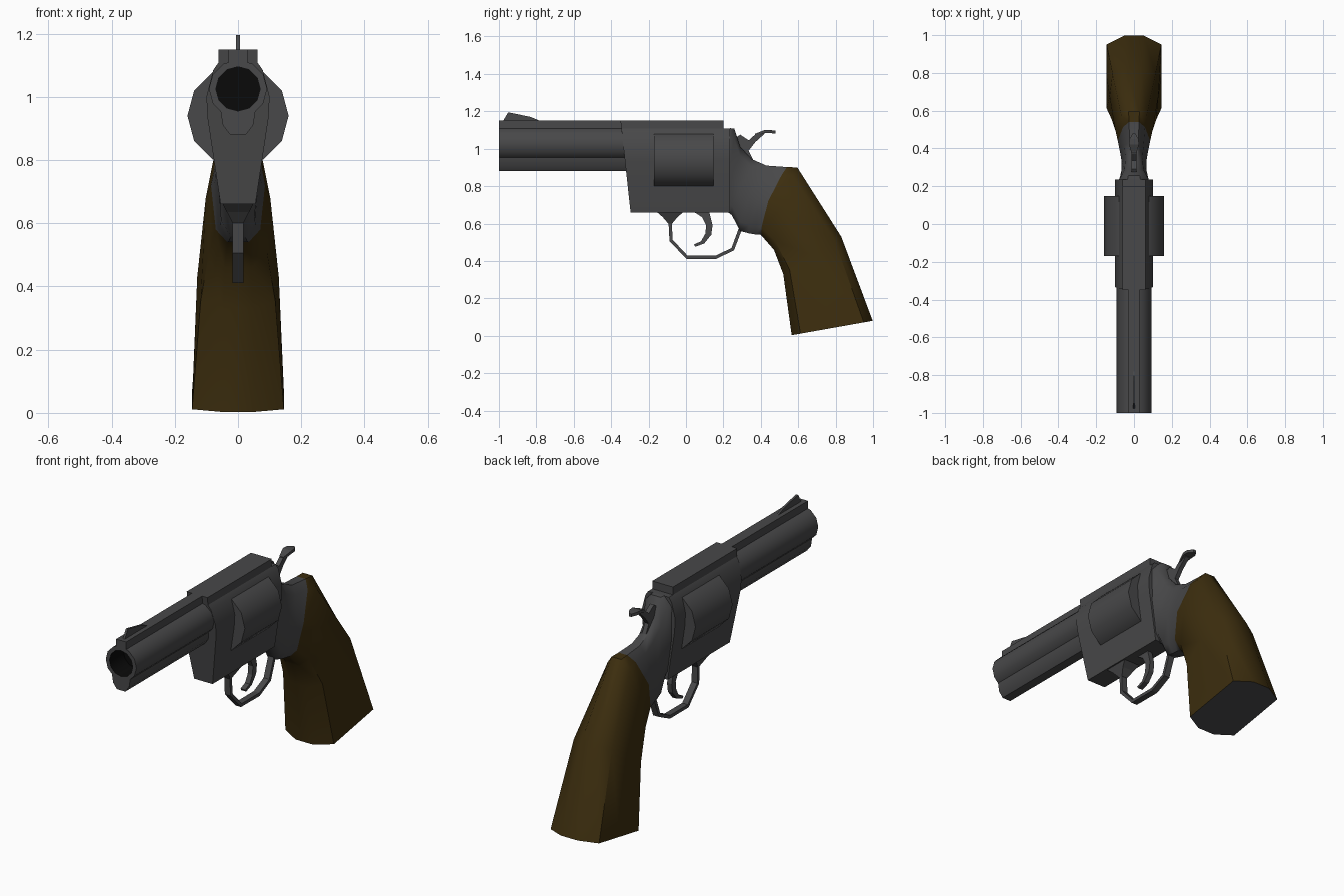
import bpy, bmesh, math
from mathutils import Vector

if "Cube" in bpy.data.objects:
    bpy.data.objects.remove(bpy.data.objects["Cube"])


def material(name, rgb):
    m = bpy.data.materials.new(name)
    m.diffuse_color = (*rgb, 1)
    m.use_nodes = True
    m.node_tree.nodes["Principled BSDF"].inputs["Base Color"].default_value = m.diffuse_color
    return m


STEEL = material("dark_steel", (0.065, 0.065, 0.067))
WOOD = material("brown_wood", (0.046, 0.027, 0.0045))
BLACK = material("bore_black", (0.003, 0.003, 0.003))


def finish(name, bm, mats, angle=35):
    bmesh.ops.recalc_face_normals(bm, faces=bm.faces[:])
    me = bpy.data.meshes.new(name)
    bm.to_mesh(me)
    bm.free()
    for m in mats:
        me.materials.append(m)
    ob = bpy.data.objects.new(name, me)
    bpy.context.collection.objects.link(ob)
    bpy.ops.object.select_all(action='DESELECT')
    ob.select_set(True)
    bpy.context.view_layer.objects.active = ob
    if angle:
        bpy.ops.object.shade_smooth_by_angle(angle=math.radians(angle))
    return ob


def loft(name, rings, mats=(STEEL,), angle=35, band_mat=None, cap_start=True, cap_end=True):
    """Skin a list of equal-length point rings; band_mat picks the colour per band."""
    bm = bmesh.new()
    vs = [[bm.verts.new(p) for p in r] for r in rings]
    n = len(rings[0])
    for k in range(len(vs) - 1):
        for i in range(n):
            j = (i + 1) % n
            f = bm.faces.new((vs[k][i], vs[k][j], vs[k + 1][j], vs[k + 1][i]))
            f.material_index = band_mat(k) if band_mat else 0
    if cap_start:
        bm.faces.new(vs[0])
    if cap_end:
        f = bm.faces.new(vs[-1])
        if len(mats) > 1 and name == "barrel":
            f.material_index = 1
    return finish(name, bm, mats, angle)


def plate(name, profile, half):
    """Side profile (y, z) extruded across x."""
    return loft(name, [[(x, y, z) for y, z in profile] for x in (-half, half)], angle=0)


def mirrored(half_section):
    return half_section + [(-x, z) for x, z in reversed(half_section) if x]


def bar(name, section, y0, y1, slope=0.0, top=1.15):
    """Cross-section (x, z) extruded along y, with an optionally raked front."""
    return loft(name, [[(x, y0 + (top - z) * slope, z) for x, z in section],
                       [(x, y1, z) for x, z in section]])


def circle(r, y, z, n):
    return [(r * math.cos(2 * math.pi * i / n), y, z + r * math.sin(2 * math.pi * i / n))
            for i in range(n)]


# barrel with a recessed black bore
loft("barrel", [circle(r, y, 1.025, 12) for r, y in
                ((0.092, -0.32), (0.092, -1.0), (0.07, -1.0), (0.07, -0.88))],
     (STEEL, BLACK), band_mat=lambda k: 1 if k == 2 else 0)
bar("barrel_rib", mirrored([(0.03, 1.15), (0.03, 1.10)]), -1.0, -0.3)
bar("barrel_underlug", mirrored([(0.055, 0.955), (0.048, 0.91), (0.025, 0.88)]), -1.0, -0.3)
plate("front_sight", [(-0.98, 1.145), (-0.95, 1.195), (-0.83, 1.17), (-0.77, 1.145)], 0.006)

# frame around the cylinder
bar("frame", mirrored([(0.062, 1.108), (0.078, 1.085), (0.1, 1.0), (0.096, 0.93), (0.055, 0.66)]),
    -0.35, 0.235, 0.11)
bar("top_strap", mirrored([(0.062, 1.15), (0.062, 1.09)]), -0.35, 0.2, 0.1)
loft("cylinder", [circle(0.16, y, 0.94, 12) for y in (-0.17, 0.147)])

# rear frame and wooden grip, one skin
# (front point, back point, front half width, back half width, corner fullness, forward bow)
STATIONS = [
    ((0.225, 0.66), (0.235, 1.11), 0.060, 0.098, 0.85, 0),
    ((0.245, 0.645), (0.258, 1.108), 0.062, 0.085, 0.80, 0),
    ((0.290, 0.560), (0.290, 1.01), 0.068, 0.062, 0.80, 0),
    ((0.335, 0.548), (0.350, 0.945), 0.076, 0.058, 0.75, 0),
    ((0.370, 0.542), (0.430, 0.910), 0.085, 0.066, 0.75, 0.01),
    ((0.400, 0.540), (0.540, 0.902), 0.096, 0.075, 0.75, 0.03),
    ((0.470, 0.460), (0.595, 0.900), 0.122, 0.082, 0.78, 0.02),
    ((0.520, 0.330), (0.830, 0.530), 0.132, 0.126, 0.90, 0),
    ((0.565, 0.003), (0.998, 0.080), 0.145, 0.145, 1.00, 0),
]


def grip_ring(a, b, wa, wb, full, bow):
    a, b = Vector(a), Vector(b)
    right = []
    for t, s in ((0, 0.35), (0.11, full), (0.5, 1.0), (0.89, full), (1, 0.35)):
        p = a.lerp(b, t)
        y = p.x - bow * 4 * t * (1 - t)
        right.append(((wa + (wb - wa) * t) * s, y, p.y))
    return right + [(-x, y, z) for x, y, z in reversed(right)]


loft("rear_frame_and_grip", [grip_ring(*s) for s in STATIONS], (STEEL, WOOD), 50,
     lambda k: 1 if k >= 5 else 0)

# hammer and its thumb spur
plate("hammer", [(0.25, 1.09), (0.275, 1.065), (0.29, 1.075), (0.335, 1.045), (0.38, 1.085),
                 (0.42, 1.095), (0.42, 1.08), (0.37, 1.035), (0.335, 0.99), (0.37, 0.92),
                 (0.26, 0.95)], 0.012)
loft("hammer_spur", [[(-w, y, z), (w, y, z), (w, y, z - 0.016), (-w, y, z - 0.016)]
                     for w, y, z in ((0.012, 0.37, 1.08), (0.026, 0.42, 1.1),
                                     (0.024, 0.45, 1.1), (0.008, 0.478, 1.096))], angle=0)

# trigger
plate("trigger", [(0.03, 0.67), (0.085, 0.635), (0.108, 0.59), (0.103, 0.545), (0.08, 0.505),
                  (0.042, 0.488), (0.05, 0.476), (0.098, 0.494), (0.135, 0.54), (0.142, 0.59),
                  (0.122, 0.67)], 0.014)

# trigger guard strip with its tapered front root
path = [Vector(p) for p in ((-0.085, 0.62), (-0.08, 0.51), (0.005, 0.42), (0.16, 0.42),
                            (0.25, 0.463), (0.29, 0.57))]
guard = []
for i, p in enumerate(path):
    d = (path[min(i + 1, len(path) - 1)] - path[max(i - 1, 0)]).normalized()
    off = Vector((-d.y, d.x)) * 0.009
    (y0, z0), (y1, z1) = p + off, p - off
    guard.append([(-0.017, y0, z0), (0.017, y0, z0), (0.017, y1, z1), (-0.017, y1, z1)])
loft("trigger_guard", guard, angle=0)
loft("guard_root", [[(-w, y0, z), (w, y0, z), (w, y1, z), (-w, y1, z)]
                    for w, y0, y1, z in ((0.05, -0.16, -0.01, 0.665), (0.035, -0.125, -0.045, 0.635),
                                         (0.017, -0.095, -0.074, 0.6))], angle=0)
